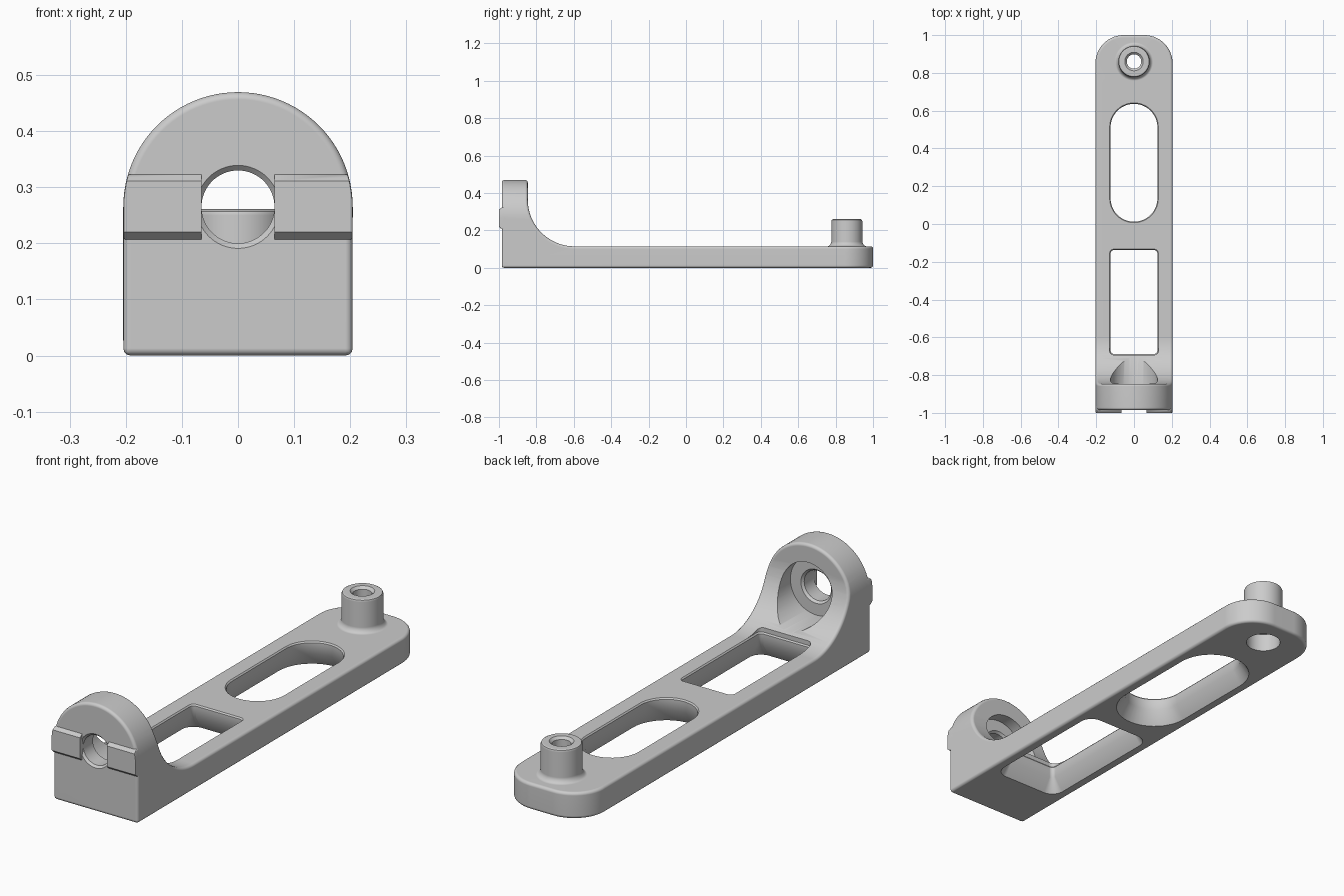
import bpy, bmesh
from math import sin, cos, pi, radians, hypot
from mathutils import Vector

cube = bpy.data.objects.get("Cube")
if cube:
    bpy.data.objects.remove(cube, do_unlink=True)

W = 0.2045         # half width
BAR = 0.115        # bar thickness
BORE_Z = 0.265     # height of the bore and arch centre
FRONT = -0.985     # front face of the upright
BACK = -0.846      # back face of the upright
PEG_Y = 0.86

grey = bpy.data.materials.new("plain grey")
grey.use_nodes = True
grey.diffuse_color = (0.6, 0.6, 0.6, 1)
grey.node_tree.nodes["Principled BSDF"].inputs["Base Color"].default_value = (0.6, 0.6, 0.6, 1)


def loft(name, rings):
    """Closed solid through matching rings of points."""
    bm = bmesh.new()
    loops = [[bm.verts.new(p) for p in ring] for ring in rings]
    n = len(loops[0])
    for a, b in zip(loops, loops[1:]):
        for i in range(n):
            j = (i + 1) % n
            bm.faces.new((a[i], a[j], b[j], b[i]))
    bm.faces.new(loops[0])
    bm.faces.new(loops[-1])
    bmesh.ops.remove_doubles(bm, verts=bm.verts, dist=1e-5)
    bmesh.ops.recalc_face_normals(bm, faces=bm.faces)
    mesh = bpy.data.meshes.new(name)
    bm.to_mesh(mesh)
    bm.free()
    mesh.materials.append(grey)
    obj = bpy.data.objects.new(name, mesh)
    bpy.context.collection.objects.link(obj)
    return obj


def arc(cx, cy, r, a0, a1, n):
    return [(cx + r * cos(a0 + (a1 - a0) * i / n),
             cy + r * sin(a0 + (a1 - a0) * i / n)) for i in range(n + 1)]


def turned(name, steps, along_y=False):
    """Round solid from (radius, position) steps, upright or along y."""
    rings = []
    for r, h in steps:
        circle = arc(0, 0, r, 0, 2 * pi, 64)[:-1]
        rings.append([Vector((u, h, BORE_Z + v)) if along_y
                      else Vector((u, PEG_Y + v, h)) for u, v in circle])
    return loft(name, rings)


def slot(name, hx, y0, y1, r):
    """Slot cutter, flared underneath with a fine chamfer on top."""
    rings = []
    for z, off in ((-0.012, 0.046), (0.06, 0), (BAR - 0.006, 0), (BAR, 0.005), (0.3, 0.005)):
        pts = []
        for k, (sx, cy) in enumerate(((1, y1 - r), (-1, y1 - r), (-1, y0 + r), (1, y0 + r))):
            pts += arc(sx * (hx - r), cy, r + off, k * pi / 2, (k + 1) * pi / 2, 12)
        rings.append([Vector((x, y, z)) for x, y in pts])
    return loft(name, rings)


def combine(obj, other, operation):
    mod = obj.modifiers.new("combine", 'BOOLEAN')
    mod.solver = 'EXACT'
    mod.operation = operation
    mod.object = other
    dg = bpy.context.evaluated_depsgraph_get()
    dg.update()
    mesh = bpy.data.meshes.new_from_object(obj.evaluated_get(dg))
    obj.modifiers.clear()
    obj.data = mesh
    bpy.data.objects.remove(other, do_unlink=True)


def bevel_edges(obj, rule, width, segments):
    bm = bmesh.new()
    bm.from_mesh(obj.data)
    bmesh.ops.bevel(bm, geom=[e for e in bm.edges if rule(e)], offset=width,
                    segments=segments, profile=0.5, affect='EDGES', clamp_overlap=False)
    bmesh.ops.recalc_face_normals(bm, faces=bm.faces)
    bm.to_mesh(obj.data)
    bm.free()


def rear_corner(edge):
    a, b = (v.co for v in edge.verts)
    return min(a.y, b.y) > 0.99 and abs(a.z - b.z) > 0.05


def outer_edge(edge):
    """Sharp edges of the outside, leaving out bore and slot rims."""
    def inner(p):
        return hypot(p.x, p.z - BORE_Z) < 0.13 or (BACK + 0.01 < p.y < 0.7 and abs(p.x) < 0.18)
    return edge.calc_face_angle(0) > radians(40) and not any(inner(v.co) for v in edge.verts)


def arch_prism():
    outline = [(W, -1), *arc(0, BORE_Z, W, 0, pi, 48), (-W, -1)]
    return loft("arch_cutter", [[Vector((x, y, z)) for x, z in outline] for y in (-2, 2)])


# Body: side profile trimmed to the arched front outline
side = [(FRONT, 0), (1, 0), (1, BAR),
        *arc(BACK + 0.25, BAR + 0.25, 0.25, -pi / 2, -pi, 20),
        (BACK, 0.6), (FRONT, 0.6)]
body = loft("bracket_body", [[Vector((x, y, z)) for y, z in side] for x in (-0.5, 0.5)])
combine(body, arch_prism(), 'INTERSECT')
bevel_edges(body, rear_corner, 0.15, 14)

# Stepped bore through the upright and two slots through the bar
for cutter in (
    turned("bore", [(0.079, FRONT - 0.005), (0.065, FRONT + 0.009), (0.065, -0.91),
                    (0.074, -0.9), (0.125, -0.9), (0.125, -0.4)], True),
    slot("long_slot", 0.124, 0.012, 0.636, 0.124),
    slot("square_slot", 0.124, -0.688, -0.138, 0.018),
):
    combine(body, cutter, 'DIFFERENCE')
bevel_edges(body, outer_edge, 0.013, 3)

# Hollow peg with a flared foot
peg = turned("peg", [(0.102, 0.09), (0.102, BAR), (0.092, BAR + 0.006), (0.086, BAR + 0.015),
                     (0.083, BAR + 0.025), (0.083, 0.25), (0.08, 0.257), (0.073, 0.261)])
combine(body, peg, 'UNION')
peg_hole = turned("peg_hole", [(0.072, -0.05), (0.072, 0.08), (0.038, 0.08),
                               (0.038, 0.25), (0.054, 0.266)])
combine(body, peg_hole, 'DIFFERENCE')

# Raised pads either side of the bore
pad_side = [(-0.96, 0.207), (FRONT, 0.207), (-1, 0.22), (-1, 0.311), (FRONT, 0.323), (-0.96, 0.323)]
pads = []
for name, s in (("left_pad", 1), ("right_pad", -1)):
    pad = loft(name, [[Vector((s * x, y, z)) for y, z in pad_side] for x in (0.065, 0.4)])
    combine(pad, arch_prism(), 'INTERSECT')
    bevel_edges(pad, outer_edge, 0.004, 2)
    pads.append(pad)

# Smooth shading with crisp edges
for obj in [body] + pads:
    bpy.ops.object.select_all(action='DESELECT')
    obj.select_set(True)
    bpy.context.view_layer.objects.active = obj
    bpy.ops.object.shade_smooth_by_angle(angle=radians(35))
    obj.modifiers.new("even_shading", 'WEIGHTED_NORMAL').keep_sharp = True
